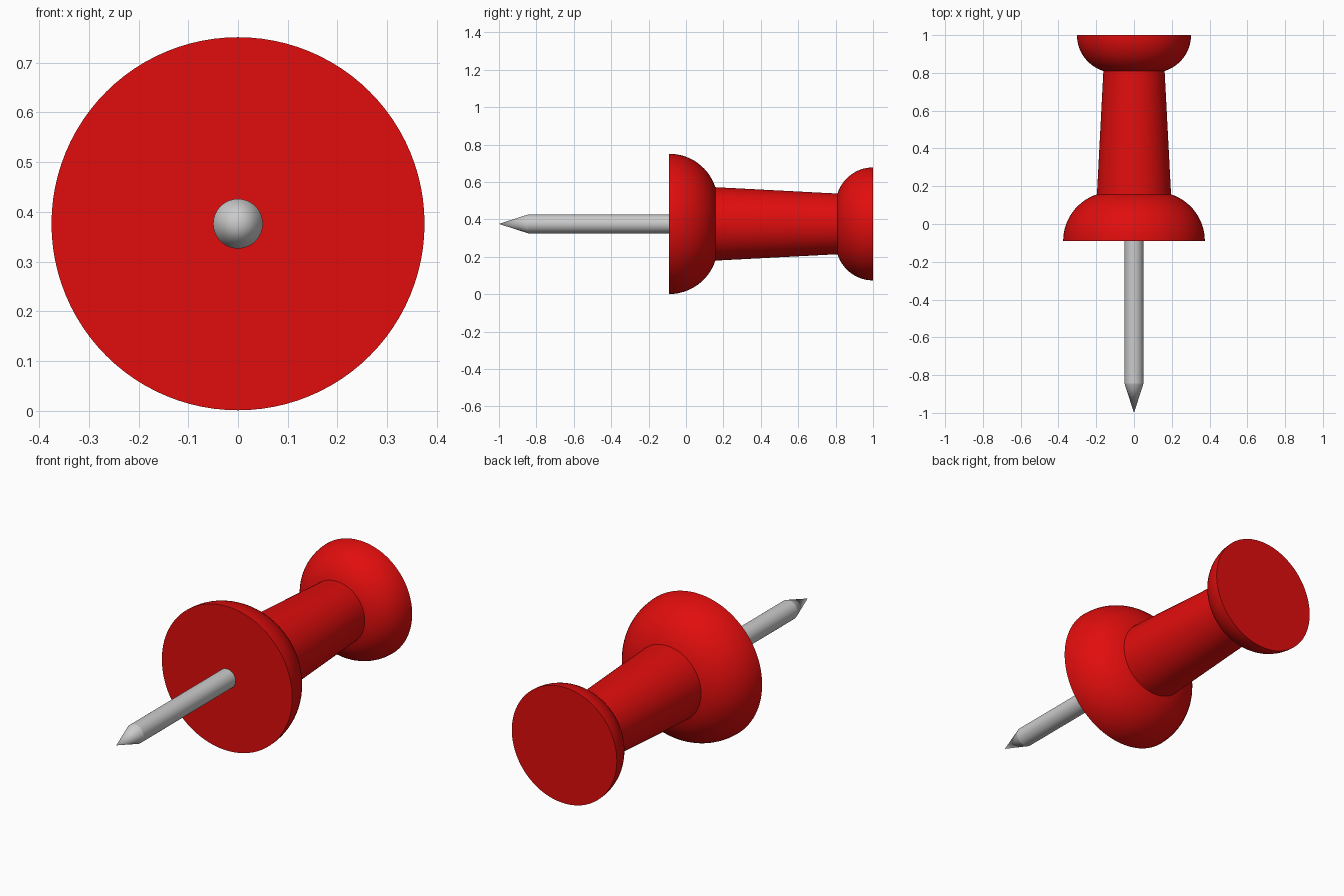
import bpy, bmesh
from math import sin, cos, asin, pi, radians

if "Cube" in bpy.data.objects:
    bpy.data.objects.remove(bpy.data.objects["Cube"])

AXIS_Z = 0.376


def lathe(name, profile, segments, color=None):
    """Revolve (y, radius) points around the pin axis; radius 0 makes a pole."""
    bm = bmesh.new()
    rings = []
    for y, r in profile:
        if r == 0:
            rings.append([bm.verts.new((0, y, AXIS_Z))])
        else:
            rings.append([bm.verts.new((r * cos(2 * pi * i / segments), y,
                                        AXIS_Z + r * sin(2 * pi * i / segments)))
                          for i in range(segments)])
    for a, b in zip(rings, rings[1:]):
        for i in range(segments):
            j = (i + 1) % segments
            if len(a) == 1:
                bm.faces.new((a[0], b[j], b[i]))
            else:
                bm.faces.new((a[i], a[j], b[j], b[i]))
    # flat end caps
    for ring in (rings[0], rings[-1]):
        if len(ring) > 1:
            bm.faces.new(ring)
    bmesh.ops.recalc_face_normals(bm, faces=bm.faces)
    mesh = bpy.data.meshes.new(name)
    bm.to_mesh(mesh)
    bm.free()
    mesh.shade_smooth()
    mesh.set_sharp_from_angle(angle=radians(15))
    obj = bpy.data.objects.new(name, mesh)
    bpy.context.collection.objects.link(obj)
    if color:
        mat = bpy.data.materials.new(name + "_colour")
        mat.diffuse_color = color
        mat.use_nodes = True
        mat.node_tree.nodes["Principled BSDF"].inputs["Base Color"].default_value = mat.diffuse_color
        mesh.materials.append(mat)
    return obj


def bulge(y0, direction, centre_r, radius, depth, steps=14):
    """Rounded rim profile from the flat face at y0 in to the given depth."""
    end = asin(depth / radius)
    return [(y0 + direction * radius * sin(end * i / steps),
             centre_r + radius * cos(end * i / steps)) for i in range(steps + 1)]


# plastic handle: wide collar, tapered grip, small rounded head
collar = bulge(-0.09, 1, 0.115, 0.26, 0.247)
head = bulge(1.0, -1, 0.103, 0.199, 0.19)
lathe("handle", collar + head[::-1], 96, (0.75, 0.004, 0.004, 1))

# steel needle with conical point
lathe("needle", [(-1.0, 0), (-0.845, 0.05), (-0.08, 0.05)], 32)
